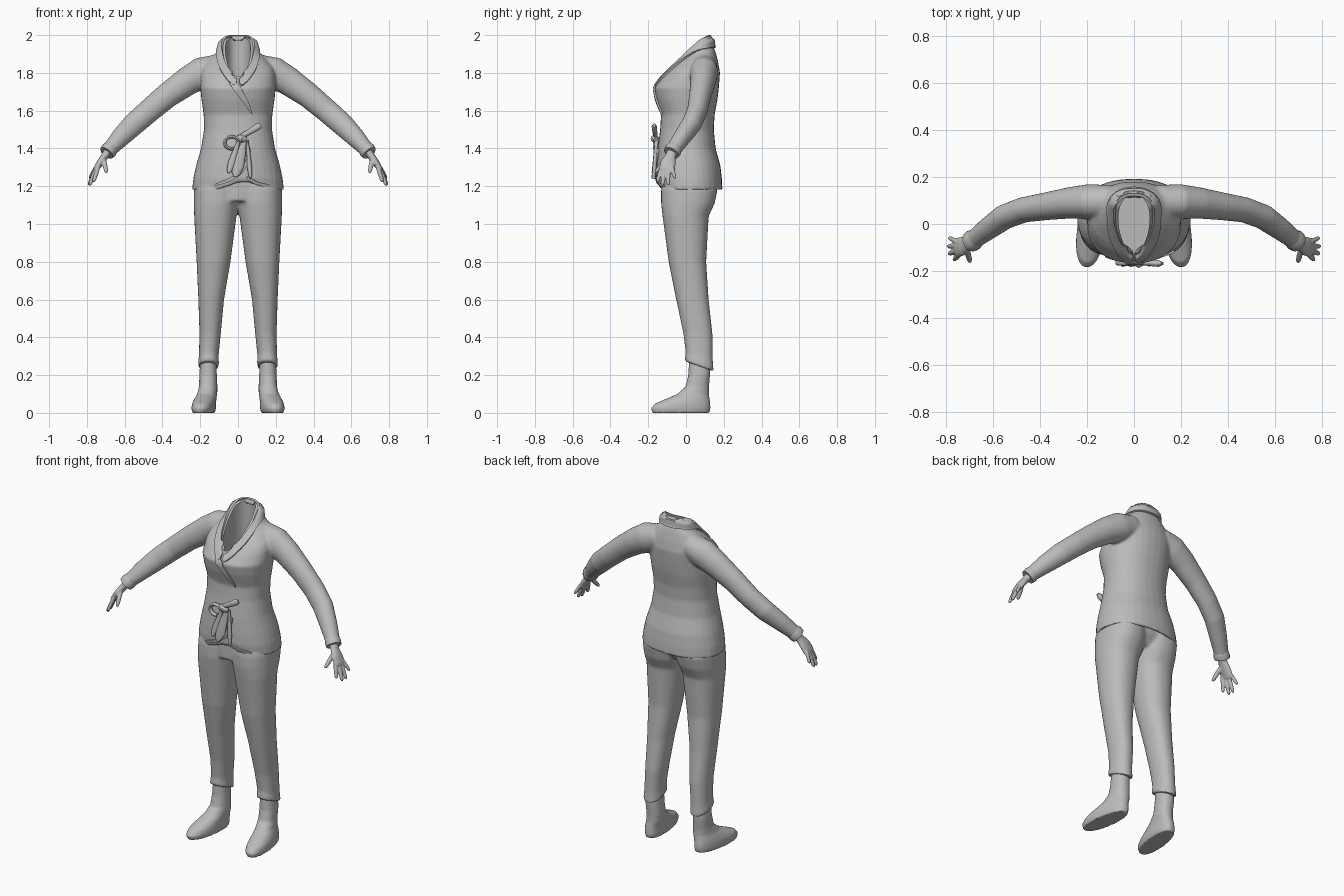
import bpy, bmesh, math
from mathutils import Vector

cube = bpy.data.objects.get("Cube")
if cube:
    bpy.data.objects.remove(cube)

grey = bpy.data.materials.new("plain grey")
grey.use_nodes = True
grey.diffuse_color = (0.5, 0.5, 0.5, 1)
grey.node_tree.nodes["Principled BSDF"].inputs["Base Color"].default_value = (0.5, 0.5, 0.5, 1)


def ring(zf, zb, x0, x1, yf, yb, n=32, pinch=0, square=0.9):
    """Rounded cross-section, tilted from zf at the front to zb at the back."""
    pts = []
    for i in range(n):
        a = math.tau * i / n
        c, s = [math.copysign(abs(v) ** square, v) for v in (math.cos(a), math.sin(a))]
        front = (1 - s) / 2
        c *= 1 - pinch * front ** 2
        pts.append(Vector(((x0 + x1) / 2 + c * (x1 - x0) / 2,
                           (yf + yb) / 2 + s * (yb - yf) / 2,
                           zb + (zf - zb) * front)))
    return pts


def tube(points, n=16):
    """Rings along a path of (x, y, z, depth radius, other radius)."""
    rings = []
    for i, p in enumerate(points):
        a, b = points[max(i - 1, 0)], points[min(i + 1, len(points) - 1)]
        t = (Vector(b[:3]) - Vector(a[:3])).normalized()
        u = Vector((0, 1, 0))
        u = (u - t * u.dot(t)).normalized()
        v = t.cross(u)
        rings.append([Vector(p[:3]) + u * p[3] * math.cos(math.tau * k / n)
                      + v * p[4] * math.sin(math.tau * k / n) for k in range(n)])
    return rings


def mirrored(rings):
    return [[Vector((-p.x, p.y, p.z)) for p in r] for r in rings]


def finish(ob):
    """Apply the modifiers and shade smooth."""
    bpy.ops.object.select_all(action='DESELECT')
    ob.select_set(True)
    bpy.context.view_layer.objects.active = ob
    bpy.ops.object.convert(target='MESH')
    bpy.ops.object.shade_smooth_by_angle(angle=math.radians(50))


def build(name, lofts, voxel=0, smooth=4, cutter=None):
    """Closed lofts in one object, optionally fused and cut."""
    bm = bmesh.new()
    for rings in lofts:
        rows = [[bm.verts.new(p) for p in r] for r in rings]
        n = len(rows[0])
        for a, b in zip(rows, rows[1:]):
            for i in range(n):
                bm.faces.new((a[i], a[(i + 1) % n], b[(i + 1) % n], b[i]))
        bm.faces.new(rows[0][::-1])
        bm.faces.new(rows[-1])
    bmesh.ops.recalc_face_normals(bm, faces=bm.faces)
    me = bpy.data.meshes.new(name)
    bm.to_mesh(me)
    bm.free()
    me.materials.append(grey)
    ob = bpy.data.objects.new(name, me)
    bpy.context.collection.objects.link(ob)
    if voxel:
        m = ob.modifiers.new("fuse", 'REMESH')
        m.mode, m.voxel_size = 'VOXEL', voxel
        m = ob.modifiers.new("soften", 'SMOOTH')
        m.factor, m.iterations = 0.5, smooth
    if cutter:
        m = ob.modifiers.new("opening", 'BOOLEAN')
        m.operation, m.object = 'DIFFERENCE', cutter
    finish(ob)
    return ob


def ribbon(name, inner, outer, target, mode, thick):
    """Strip of cloth between two paths, laid over the target."""
    mid = [(Vector(a) + Vector(b)) / 2 for a, b in zip(inner, outer)]
    n = len(inner)
    faces = [(r * n + i, r * n + i + 1, (r + 1) * n + i + 1, (r + 1) * n + i)
             for r in range(2) for i in range(n - 1)]
    me = bpy.data.meshes.new(name)
    me.from_pydata([tuple(p) for p in list(inner) + mid + list(outer)], [], faces)
    me.materials.append(grey)
    ob = bpy.data.objects.new(name, me)
    bpy.context.collection.objects.link(ob)
    m = ob.modifiers.new("round", 'SUBSURF')
    m.levels = m.render_levels = 3
    m = ob.modifiers.new("lay", 'SHRINKWRAP')
    m.target, m.wrap_mode, m.offset = target, mode, 0.005
    m = ob.modifiers.new("thickness", 'SOLIDIFY')
    m.thickness, m.offset = thick, 0
    finish(ob)


# Jacket: torso and sleeves fused, hollowed at the neck
torso = [ring(zf, zb, -w, w, yf, yb) for zf, zb, w, yf, yb in (
    (1.26, 1.26, .21, -.125, .16), (1.18, 1.18, .225, -.13, .175),
    (1.18, 1.18, .243, -.147, .193), (1.24, 1.24, .237, -.155, .19),
    (1.31, 1.31, .222, -.155, .182), (1.4, 1.4, .196, -.15, .157),
    (1.5, 1.5, .18, -.137, .147), (1.58, 1.58, .182, -.132, .152),
    (1.66, 1.66, .194, -.157, .167), (1.72, 1.72, .2, -.168, .174),
    (1.78, 1.8, .198, -.125, .18), (1.8, 1.86, .185, -.105, .17),
    (1.83, 1.91, .15, -.075, .157), (1.87, 1.94, .11, -.04, .145),
    (1.96, 1.995, .09, .055, .14))]
for r in torso[:3]:        # raised hem where the front panels part
    for p in r:
        if p.y < 0:
            p.z += 0.05 * max(0, 1 - abs(p.x - .03) / .14)
sleeve = tube([(.1, .095, 1.83, .07, .07), (.19, .095, 1.8, .075, .085),
               (.27, .09, 1.755, .067, .076), (.375, .075, 1.68, .059, .067),
               (.47, .06, 1.6, .054, .063), (.55, .03, 1.53, .053, .061),
               (.62, -.02, 1.46, .047, .052), (.675, -.062, 1.4, .041, .041),
               (.69, -.074, 1.383, .042, .042)], 20)
neck = build("neck_cutter", [[ring(z, z, -.072, .072, -.125, .124, pinch=.35)
                              for z in (1.66, 2.1)]])
neck.hide_render = True
neck.hide_set(True)
jacket = build("jacket", [torso, sleeve, mirrored(sleeve)], .008, 5, neck)

# Shawl collar
rim = [(0, .133, 2), (.07, .11, 2), (.087, .05, 1.955), (.08, -.02, 1.885),
       (.05, -.09, 1.81), (0, -.135, 1.755)]
fold = [(0, .152, 1.93), (.08, .128, 1.93), (.113, .05, 1.915), (.113, -.03, 1.865),
        (.085, -.105, 1.79), (.02, -.16, 1.715)]
both = [[(-x, y, z) for x, y, z in half[:0:-1]] + half for half in (rim, fold)]
ribbon("collar", both[0], both[1], jacket, 'OUTSIDE', .012)

# Wrapped front edges
ribbon("lapel", [(-.03, -.15, 1.765), (.02, -.16, 1.715), (.05, -.145, 1.66), (.078, -.13, 1.58)],
       [(-.05, -.15, 1.74), (-.005, -.16, 1.69), (.03, -.15, 1.64), (.072, -.13, 1.58)],
       jacket, 'ABOVE_SURFACE', .009)
ribbon("right_panel_edge", [(.07, -.14, 1.4), (.05, -.15, 1.3), (0, -.15, 1.24), (-.12, -.13, 1.2)],
       [(.055, -.14, 1.4), (.035, -.15, 1.31), (-.01, -.15, 1.255), (-.12, -.13, 1.215)],
       jacket, 'ABOVE_SURFACE', .009)
ribbon("left_panel_edge", [(.04, -.15, 1.24), (.1, -.14, 1.205), (.17, -.11, 1.195)],
       [(.05, -.15, 1.255), (.1, -.14, 1.22), (.17, -.11, 1.21)],
       jacket, 'ABOVE_SURFACE', .009)

# Tied bow at the waist
build("bow_knot", [tube([(-.005, -.16, 1.46, .012, .012), (.02, -.165, 1.452, .022, .022),
                         (.045, -.16, 1.445, .012, .012)])])
build("bow_end", [tube([(0, -.16, 1.455, .01, .012), (.06, -.165, 1.487, .013, .015),
                        (.105, -.168, 1.515, .014, .018), (.12, -.168, 1.523, .006, .012)])])
loop = [(-.033 + .038 * math.cos(a), -.163, 1.43 + .032 * math.sin(a), .013, .009)
        for a in [math.radians(20 + 22 * k) for k in range(13)]]
build("bow_loop", [tube(loop, 10)])
for i, (x0, x1, z1, w) in enumerate(((.005, -.05, 1.27, .02), (.035, -.015, 1.25, .032),
                                     (.05, .066, 1.24, .013))):
    build(f"bow_tail_{i + 1}", [tube([
        (x0 + (x1 - x0) * t, -.155 - .017 * t, 1.445 + (z1 - 1.445) * t, .01, w * k)
        for t, k in ((0, .35), (.35, .75), (.7, 1), (.92, .7), (1, .25))])])

# Trousers
leg = [ring(*r) for r in (
    (1.3, 1.3, -.01, .2, -.11, .14), (1.18, 1.18, -.01, .233, -.132, .167),
    (1.11, 1.11, -.008, .234, -.132, .152), (1.04, 1.04, .008, .232, -.124, .12),
    (.8, .8, .04, .219, -.092, .107), (.6, .6, .074, .21, -.052, .12),
    (.42, .42, .091, .204, -.014, .14), (.32, .28, .103, .207, -.002, .142),
    (.275, .22, .1, .213, -.008, .146))]
hips = [ring(z, z, -w, w, -.125, yb) for z, w, yb in ((1.12, .12, .11), (1.18, .2, .15), (1.3, .2, .14))]
build("trousers", [leg, mirrored(leg), hips], .009, 4)

# Boots, turned slightly outward
boot = [ring(r[0], r[0], *r[1:]) for r in (
    (.32, .115, .197, .018, .127), (.2, .112, .205, .012, .127),
    (.14, .115, .212, -.002, .122), (.1, .118, .222, -.045, .122),
    (.075, .12, .232, -.105, .125), (.05, .12, .24, -.163, .128),
    (.025, .119, .242, -.186, .13), (0, .125, .238, -.178, .125))]
for r in boot:
    for p in r:
        p.x -= .12 * (p.y + .02) * min(1, max(0, (.2 - p.z) / .1))

# Hands: palm, four fingers and thumb
hand = [tube([(.68, -.066, 1.395, .03, .026), (.705, -.082, 1.36, .028, .02),
              (.73, -.095, 1.325, .041, .019), (.752, -.1, 1.29, .042, .015),
              (.757, -.102, 1.28, .036, .011)])]
for knuckle, tip, r in (((.742, -.13, 1.295), (.765, -.152, 1.222), .011),
                        ((.752, -.113, 1.288), (.786, -.126, 1.203), .0115),
                        ((.756, -.093, 1.288), (.79, -.095, 1.205), .011),
                        ((.755, -.074, 1.297), (.787, -.058, 1.24), .01),
                        ((.712, -.1, 1.345), (.696, -.162, 1.272), .0125)):
    a, b = Vector(knuckle), Vector(tip)
    hand.append(tube([(*a.lerp(b, t), r * k, r * k)
                      for t, k in ((-.15, 1), (.45, 1.05), (.85, .9), (1, .5))], 10))

cuff = tube([(.672, -.06, 1.403, .041, .041), (.684, -.069, 1.39, .046, .045),
             (.696, -.078, 1.376, .043, .041)], 20)
for side, flip in (("left", lambda r: r), ("right", mirrored)):
    build(f"{side}_boot", [flip(boot)], .007, 3)
    build(f"{side}_hand", [flip(f) for f in hand], .004, 2)
    build(f"{side}_cuff", [flip(cuff)])
